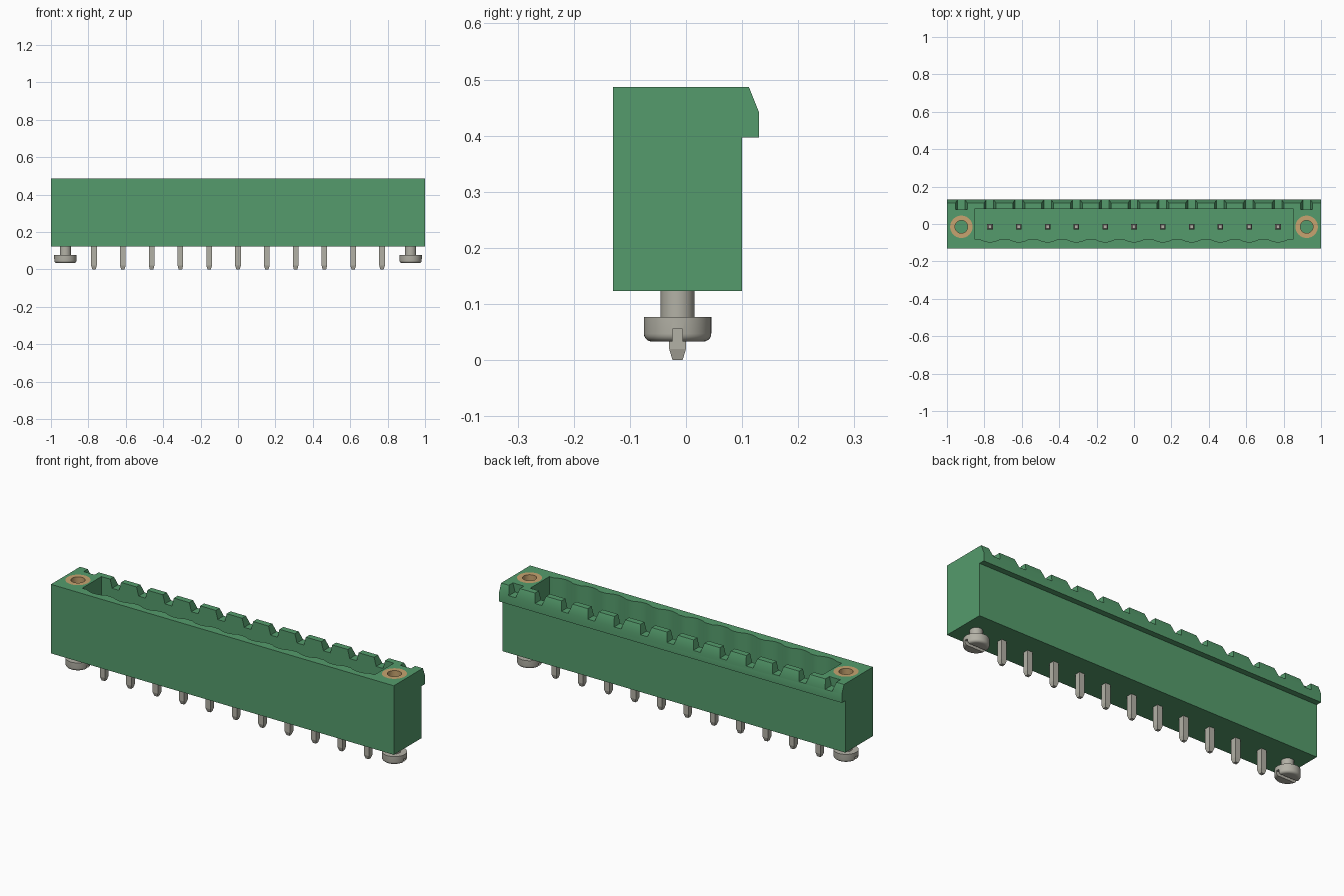
import bpy, bmesh, math
from mathutils import Vector

cube = bpy.data.objects.get("Cube")
if cube:
    bpy.data.objects.remove(cube, do_unlink=True)


def material(name, rgb, rough=0.6):
    m = bpy.data.materials.new(name)
    m.use_nodes = True
    m.diffuse_color = (*rgb, 1)
    bsdf = m.node_tree.nodes["Principled BSDF"]
    bsdf.inputs["Base Color"].default_value = (*rgb, 1)
    bsdf.inputs["Roughness"].default_value = rough
    return m


GREEN = material("green plastic", (0.09, 0.33, 0.15))
METAL = material("tinned metal", (0.45, 0.44, 0.38))
BRASS = material("brass", (0.57, 0.37, 0.16))

PITCH, PIN_Y, SCREW_X = 0.154, -0.015, 0.923
PINS = [(i - 5) * PITCH for i in range(11)]
BOTTOM, TOP, FLOOR = 0.123, 0.487, 0.215


def finish(name, bm, mat):
    bmesh.ops.recalc_face_normals(bm, faces=bm.faces[:])
    me = bpy.data.meshes.new(name)
    bm.to_mesh(me)
    bm.free()
    me.materials.append(mat)
    ob = bpy.data.objects.new(name, me)
    bpy.context.collection.objects.link(ob)
    return ob


def add_prism(bm, pts, axis, lo, hi):
    """Extrude a 2D outline along an axis: x takes (y, z), y takes (x, z), z takes (x, y)."""
    def place(a, b, t):
        return {"x": (t, a, b), "y": (a, t, b), "z": (a, b, t)}[axis]
    face = bm.faces.new([bm.verts.new(place(a, b, lo)) for a, b in pts])
    ext = bmesh.ops.extrude_face_region(bm, geom=[face])["geom"]
    verts = [g for g in ext if isinstance(g, bmesh.types.BMVert)]
    bmesh.ops.translate(bm, vec=Vector(place(0, 0, hi - lo)), verts=verts)


def lathe(name, profile, x, mat, closed=False, n=48):
    """Spin an (r, z) profile around the vertical axis at (x, PIN_Y)."""
    bm = bmesh.new()
    verts = [bm.verts.new((r, 0, z)) for r, z in profile]
    edges = [bm.edges.new(p) for p in zip(verts, verts[1:])]
    if closed:
        edges.append(bm.edges.new((verts[-1], verts[0])))
    bmesh.ops.spin(bm, geom=verts + edges, cent=(0, 0, 0), axis=(0, 0, 1),
                   angle=math.tau, steps=n)
    bmesh.ops.remove_doubles(bm, verts=bm.verts[:], dist=1e-5)
    bmesh.ops.translate(bm, vec=(x, PIN_Y, 0), verts=bm.verts[:])
    return finish(name, bm, mat)


def cut(ob, cutters):
    """Subtract the cutters, bake the result and remove the cutters."""
    for c in cutters:
        mod = ob.modifiers.new("cut", "BOOLEAN")
        mod.operation, mod.solver, mod.object = "DIFFERENCE", "EXACT", c
        c.hide_render = True
    dg = bpy.context.evaluated_depsgraph_get()
    me = bpy.data.meshes.new_from_object(ob.evaluated_get(dg))
    ob.modifiers.clear()
    ob.data = me
    for c in cutters:
        bpy.data.objects.remove(c, do_unlink=True)


def smooth(ob):
    bpy.ops.object.select_all(action="DESELECT")
    ob.select_set(True)
    bpy.context.view_layer.objects.active = ob
    bpy.ops.object.shade_smooth_by_angle(angle=math.radians(32))


# Housing: side profile with the chamfered latch lip along the back
bm = bmesh.new()
add_prism(bm, [(-0.13, BOTTOM), (0.1, BOTTOM), (0.1, 0.397), (0.13, 0.397),
               (0.13, 0.442), (0.112, TOP), (-0.13, TOP)], "x", -1, 1)
housing = finish("housing", bm, GREEN)

# Cavity with a shallow scallop in the front wall at every pin
outline = [(0.853, 0.08), (-0.853, 0.08), (-0.853, -0.08)]
for x in PINS:
    for k in range(9):
        t = -1 + k / 4
        outline.append((x + 0.056 * t, -0.08 - 0.016 * (1 - t * t)))
outline.append((0.853, -0.08))
bm = bmesh.new()
add_prism(bm, outline, "z", FLOOR, 0.6)
cavity = finish("cavity_cutter", bm, GREEN)

# Tapered notches through the rear rim
bm = bmesh.new()
for x in PINS + [-SCREW_X, SCREW_X]:
    rise = 0.52 - 0.442
    w = 0.02 + 0.012 * rise / (TOP - 0.442)
    add_prism(bm, [(x - 0.02, 0.442), (x + 0.02, 0.442),
                   (x + w, 0.52), (x - w, 0.52)], "y", 0.078, 0.2)
notches = finish("notch_cutter", bm, GREEN)

# Sockets for the threaded inserts
bm = bmesh.new()
for x in (-SCREW_X, SCREW_X):
    ring = [(x + 0.06 * math.cos(a), PIN_Y + 0.06 * math.sin(a))
            for a in (math.tau * i / 48 for i in range(48))]
    add_prism(bm, ring, "z", 0.3, 0.6)
sockets = finish("socket_cutter", bm, GREEN)
cut(housing, [cavity, notches, sockets])
smooth(housing)

# Square contact pins with tapered ends
for i, x in enumerate(PINS):
    bm = bmesh.new()
    loops = []
    for z, h in ((0, 0.009), (0.02, 0.015), (0.365, 0.015), (0.385, 0.009)):
        loops.append([bm.verts.new((x + sx * h, PIN_Y + sy * h, z))
                      for sx, sy in ((-1, -1), (1, -1), (1, 1), (-1, 1))])
    bm.faces.new(loops[0])
    bm.faces.new(loops[-1])
    for a, b in zip(loops, loops[1:]):
        for k in range(4):
            bm.faces.new((a[k], a[(k + 1) % 4], b[(k + 1) % 4], b[k]))
    finish(f"contact_pin_{i + 1}", bm, METAL)

# Brass inserts and slotted mounting screws at both ends
for side, x in (("right", -SCREW_X), ("left", SCREW_X)):
    insert = lathe(f"threaded_insert_{side}",
                   [(0.06, 0.3), (0.06, TOP), (0.034, TOP), (0.034, 0.3)],
                   x, BRASS, closed=True)
    smooth(insert)

    corner = [(0.046 + 0.014 * math.sin(a), 0.047 - 0.014 * math.cos(a))
              for a in (math.pi / 2 * k / 5 for k in range(6))]
    screw = lathe(f"mounting_screw_{side}",
                  [(0, 0.033)] + corner + [(0.06, 0.077), (0.03, 0.077),
                                           (0.03, 0.14), (0, 0.14)], x, METAL)
    bm = bmesh.new()
    add_prism(bm, [(PIN_Y - 0.009, 0), (PIN_Y + 0.009, 0),
                   (PIN_Y + 0.009, 0.055), (PIN_Y - 0.009, 0.055)],
              "x", x - 0.1, x + 0.1)
    cut(screw, [finish("slot_cutter", bm, METAL)])
    smooth(screw)
